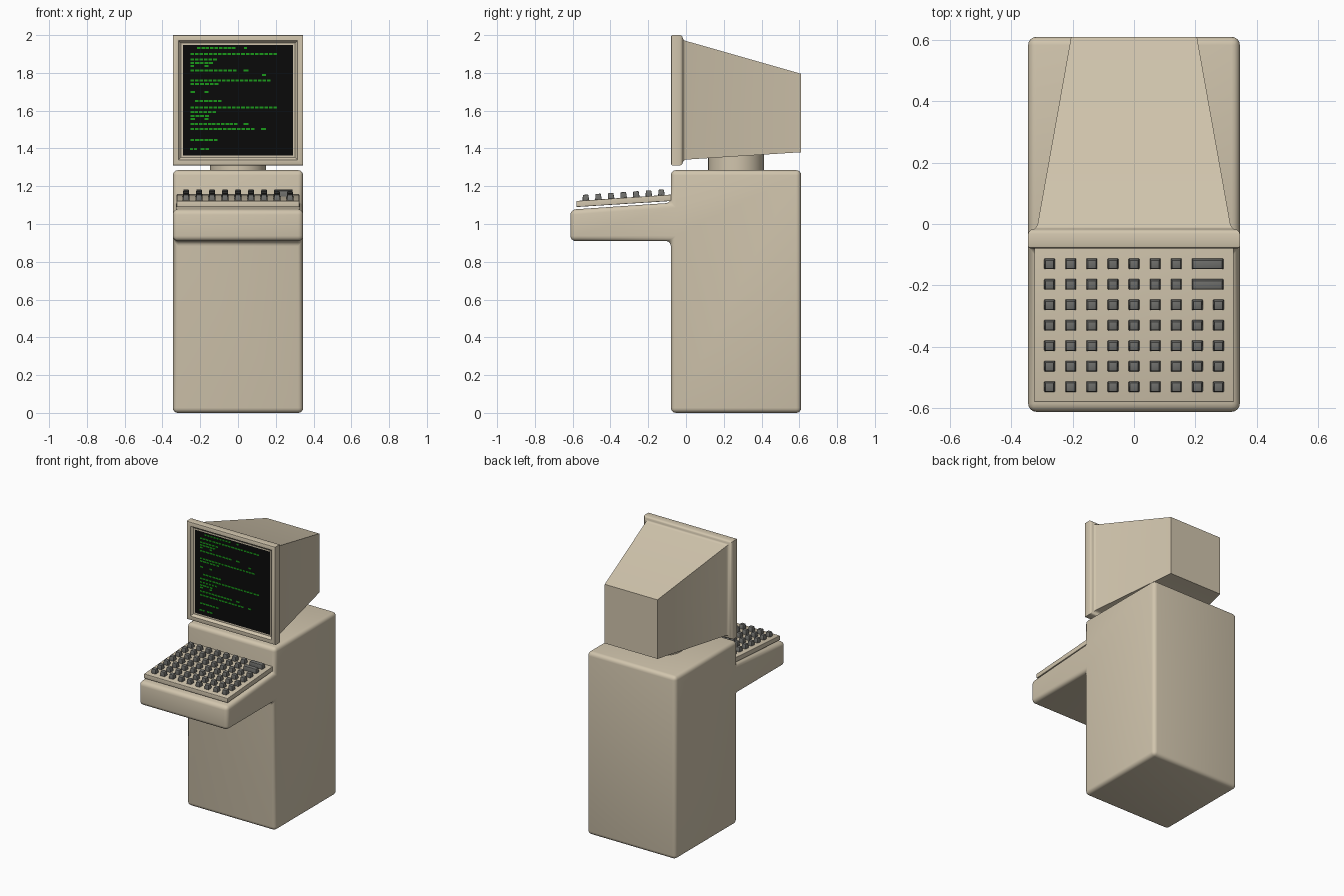
import bpy, bmesh, math
from mathutils import Matrix, Vector

if "Cube" in bpy.data.objects:
    bpy.data.objects.remove(bpy.data.objects["Cube"])


def material(name, rgb):
    m = bpy.data.materials.new(name)
    m.diffuse_color = (*rgb, 1)
    m.use_nodes = True
    m.node_tree.nodes["Principled BSDF"].inputs["Base Color"].default_value = m.diffuse_color
    return m


BEIGE = material("beige plastic", (0.64, 0.56, 0.42))
GREY = material("grey keys", (0.16, 0.16, 0.15))
BLACK = material("black screen", (0.003, 0.003, 0.003))
GREEN = material("green text", (0.01, 0.32, 0.01))


def finish(name, bm, mats, smooth=True):
    bmesh.ops.recalc_face_normals(bm, faces=bm.faces)
    me = bpy.data.meshes.new(name)
    bm.to_mesh(me)
    bm.free()
    for m in mats:
        me.materials.append(m)
    ob = bpy.data.objects.new(name, me)
    bpy.context.collection.objects.link(ob)
    if smooth:
        bpy.ops.object.select_all(action='DESELECT')
        ob.select_set(True)
        bpy.context.view_layer.objects.active = ob
        bpy.ops.object.shade_smooth_by_angle(angle=math.radians(38))
    return ob


def extrude_profile(points, half_width, bevel):
    """Side profile (y, z) extruded along x, with rounded edges."""
    bm = bmesh.new()
    face = bm.faces.new([bm.verts.new((-half_width, y, z)) for y, z in points])
    new = bmesh.ops.extrude_face_region(bm, geom=[face])["geom"]
    for v in new:
        if isinstance(v, bmesh.types.BMVert):
            v.co.x = half_width
    bmesh.ops.recalc_face_normals(bm, faces=bm.faces)
    bmesh.ops.bevel(bm, geom=bm.edges[:], offset=bevel, segments=4,
                    profile=0.5, affect='EDGES', clamp_overlap=True)
    return bm


# Cabinet with the keyboard shelf
cabinet = [(0.61, 0), (0.61, 1.285), (-0.08, 1.285), (-0.08, 1.112),
           (-0.612, 1.076), (-0.612, 0.91), (-0.08, 0.91), (-0.08, 0)]
finish("cabinet", extrude_profile(cabinet, 0.345, 0.027), [BEIGE])

# Keyboard plate, tilted like the shelf
plate = [(-0.58, 1.09), (-0.075, 1.122), (-0.075, 1.156), (-0.58, 1.122)]
finish("keyboard_plate", extrude_profile(plate, 0.325, 0.003), [BEIGE])

# Keys: tapered blocks, the two back rows end in a wide key
bm = bmesh.new()
tilt = Matrix.Rotation(math.atan2(0.034, 0.505), 4, 'X')


def add_key(x, y, width):
    z = 1.122 + (y + 0.58) * 0.0673
    made = bmesh.ops.create_cube(bm, size=1)["verts"]
    for v in made:
        top = v.co.z > 0
        shrink = 0.004 if top else 0
        v.co = Vector((math.copysign(width / 2 - shrink, v.co.x),
                       math.copysign(0.018 - shrink, v.co.y),
                       0.03 if top else -0.004))
    bmesh.ops.transform(bm, matrix=Matrix.Translation((x, y, z)) @ tilt, verts=made)


for row in range(7):
    y = -0.53 + row * 0.0667
    wide = row >= 5
    for col in range(7 if wide else 9):
        add_key(-0.275 + col * 0.0688, y, 0.036)
    if wide:
        add_key(0.24, y, 0.104)
bmesh.ops.bevel(bm, geom=bm.edges[:], offset=0.003, segments=2,
                profile=0.5, affect='EDGES')
finish("keys", bm, [GREY])

# Swivel neck
bm = bmesh.new()
bmesh.ops.create_cone(bm, cap_ends=True, segments=40, radius1=0.148, radius2=0.148,
                      depth=0.1, matrix=Matrix.Translation((0, 0.265, 1.325)))
finish("neck", bm, [BEIGE])

# Monitor: square rings lofted from the screen edge, round the bezel, to the back
rings = [(-0.062, 0.292), (-0.062, 0.302), (-0.070, 0.312), (-0.079, 0.316),
         (-0.080, 0.336), (-0.077, 0.343), (-0.072, 0.345), (-0.032, 0.345),
         (-0.024, 0.342), (-0.018, 0.334), (-0.016, 0.325), (-0.010, 0.318),
         (0.0, 0.314)]
sections = [(y, h, 1.655 - h, 1.655 + h) for y, h in rings]
sections.append((0.61, 0.205, 1.38, 1.795))
bm = bmesh.new()
loops = [[bm.verts.new(p) for p in ((-h, y, a), (h, y, a), (h, y, b), (-h, y, b))]
         for y, h, a, b in sections]
screen = bm.faces.new(loops[0])
screen.material_index = 1
bm.faces.new(loops[-1])
for l0, l1 in zip(loops, loops[1:]):
    for i in range(4):
        j = (i + 1) % 4
        bm.faces.new((l0[i], l0[j], l1[j], l1[i]))
finish("monitor", bm, [BEIGE, BLACK])

# Screen text: rows of short dashes (height, then start and end of each run)
text = [(1.931, -.22, -.01, .03, .05), (1.900, -.255, .21), (1.872, -.255, -.11),
        (1.853, -.255, -.13), (1.836, -.255, -.23, -.18, -.155),
        (1.812, -.255, -.005, .025, .06), (1.788, .125, .15), (1.759, -.255, .175),
        (1.740, -.255, -.10), (1.700, -.255, -.225, -.18, -.155), (1.650, -.23, -.085),
        (1.618, -.255, .21), (1.592, -.255, -.115), (1.571, -.255, -.15),
        (1.555, -.255, -.225, -.18, -.155), (1.529, -.255, 0, .025, .06),
        (1.502, -.255, .09, .12, .15), (1.444, -.255, -.105),
        (1.396, -.255, -.215, -.2, -.15)]
bm = bmesh.new()
for z, *runs in text:
    for a, b in zip(runs[::2], runs[1::2]):
        count = max(1, round((b - a) / 0.024))
        step = (b - a) / count
        for i in range(count):
            place = Matrix.Translation((a + (i + 0.5) * step, -0.0625, z))
            size = Matrix.Diagonal((step * 0.8, 0.003, 0.0105, 1))
            bmesh.ops.create_cube(bm, size=1, matrix=place @ size)
finish("screen_text", bm, [GREEN], smooth=False)
